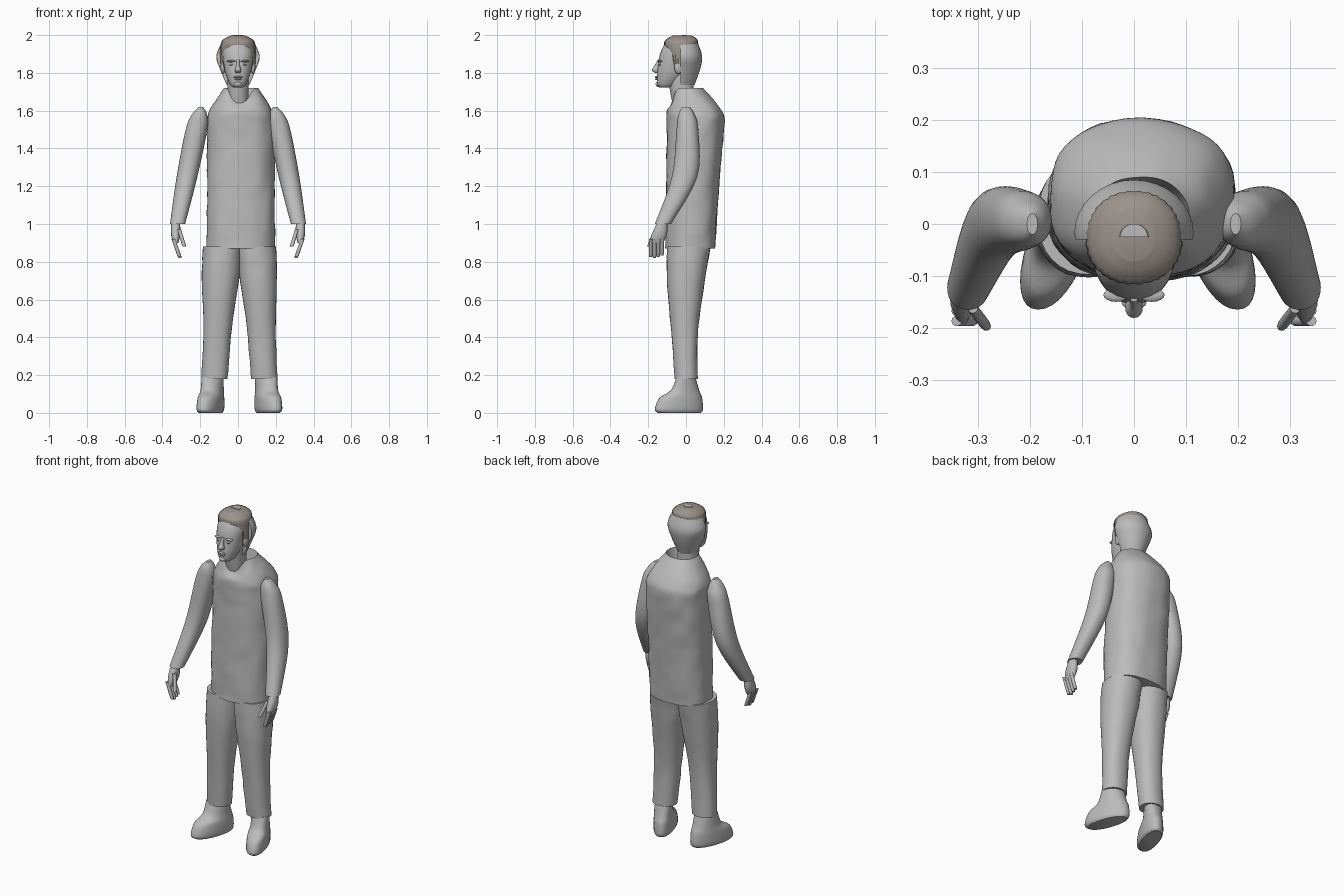
import bpy, bmesh, math
from mathutils import Vector, noise

if "Cube" in bpy.data.objects:
    bpy.data.objects.remove(bpy.data.objects["Cube"])


def material(name, rgb):
    mat = bpy.data.materials.new(name)
    mat.use_nodes = True
    colour = (*rgb, 1)
    mat.diffuse_color = colour
    mat.node_tree.nodes["Principled BSDF"].inputs["Base Color"].default_value = colour
    return mat


GREY = material("plain grey", (0.5, 0.5, 0.5))
BROWN = material("hair brown", (0.33, 0.29, 0.26))


def finish(name, bm, mat):
    """Turn a bmesh into a smooth object that keeps its sharp edges."""
    bmesh.ops.recalc_face_normals(bm, faces=bm.faces)
    mesh = bpy.data.meshes.new(name)
    bm.to_mesh(mesh)
    bm.free()
    mesh.materials.append(mat)
    mesh.polygons.foreach_set("use_smooth", [True] * len(mesh.polygons))
    mesh.set_sharp_from_angle(angle=math.radians(40))
    bpy.context.collection.objects.link(bpy.data.objects.new(name, mesh))


def spline(rows, steps):
    """Smooth in-between sections through the given ones."""
    rows = [Vector(row) for row in rows]
    padded = [rows[0], *rows, rows[-1]]
    result = []
    for before, start, end, after in zip(padded, padded[1:], padded[2:], padded[3:]):
        leave, arrive = (end - before) / 2, (after - start) / 2
        for k in range(steps):
            t = k / steps
            rest = 1 - t
            ease = t * t * (rest + rest + 1)
            result.append(start * (1 - ease) + end * ease
                          + leave * t * rest * rest - arrive * t * t * rest)
    return result + [rows[-1]]


def rounded(value, power):
    return math.copysign(abs(value) ** (2 / power), value)


def loft(name, rows, mat=GREY, x=0, lean=0, turn=0, side=1, shift=0, sides=32, steps=5,
         power=2.2, bump=0, ripple=0, flat_y=-1, neckline=None):
    """Stack of oval sections; each row is height, half width, front and back."""
    sections = spline(rows, steps)
    bm = bmesh.new()
    rings = []
    for z, half, front, back in sections:
        ring = []
        for i in range(sides):
            angle = math.tau * i / sides
            c, s = math.cos(angle), math.sin(angle)
            grow = 1 + ripple * (i % 2)
            across = half * grow * rounded(c, power)
            y = (front + back) / 2 + (back - front) / 2 * grow * rounded(s, power)
            y = max(y, flat_y)
            co = Vector((side * (x + lean * z + across - turn * y) + shift, y, z))
            co += Vector((c, s, 0)) * bump * noise.noise(co * 14)
            if neckline:
                base, depth = neckline
                rise = max(0, (z - base) / (rows[-1][0] - base))
                co.z -= depth * rise * max(0, -s) ** 6
            ring.append(bm.verts.new(co))
        rings.append(ring)
    if neckline:
        # Turn the collar inwards and down to the neck
        z, half, front, back = rows[-1]
        middle = Vector((x, (front + back) / 2, base))
        rings.append([bm.verts.new(middle + (v.co - middle) * Vector((1, 1, 0)).length / 2)
                      for v in rings[-1]])
        for v in rings[-1]:
            v.co.z = base
    for low, high in zip(rings, rings[1:]):
        for i in range(sides):
            bm.faces.new((low[i - 1], low[i], high[i], high[i - 1]))
    bm.faces.new(rings[0])
    bm.faces.new(rings[-1])
    finish(name, bm, mat)


def blob(name, centre, size):
    bm = bmesh.new()
    bmesh.ops.create_uvsphere(bm, u_segments=16, v_segments=10, radius=1)
    bmesh.ops.scale(bm, vec=size, verts=bm.verts)
    bmesh.ops.translate(bm, vec=centre, verts=bm.verts)
    finish(name, bm, GREY)


def finger(name, tip, root, y, pitch, lean, side):
    r = 0.01
    rows = []
    for z, radius in ((tip, r / 2), (tip + r, r), (root, r)):
        centre = y + pitch * z
        rows.append((z, radius, centre - radius, centre + radius))
    loft(name, rows, x=0.02, lean=lean, side=side, sides=10, power=2)


# Shirt with a V neck
loft("shirt", [(0.87, 0.18, -0.11, 0.155), (1.2, 0.18, -0.105, 0.175),
               (1.5, 0.178, -0.1, 0.2), (1.6, 0.165, -0.1, 0.19), (1.72, 0.088, -0.07, 0.09)],
     x=0.015, sides=48, steps=8, power=2.4, bump=0.006, neckline=(1.6, 0.08))

# Trousers, shoes, sleeves and hands on both sides
for label, side, shift in (("left", 1, 0), ("right", -1, 0.015)):
    loft(label + "_trouser_leg",
         [(0.18, 0.07, -0.06, 0.06), (0.45, 0.076, -0.08, 0.065),
          (0.7, 0.098, -0.1, 0.1), (0.88, 0.104, -0.1, 0.13)],
         x=0.15, lean=-0.06, side=side, shift=shift, bump=0.004)
    loft(label + "_shoe",
         [(0, 0.05, -0.15, 0.08), (0.02, 0.06, -0.165, 0.09), (0.08, 0.06, -0.14, 0.085),
          (0.12, 0.056, -0.08, 0.07), (0.19, 0.056, -0.05, 0.05)],
         x=0.15, turn=0.3, side=side, shift=shift)
    loft(label + "_sleeve",
         [(1, 0.04, -0.165, -0.08), (1.25, 0.055, -0.075, 0.06), (1.5, 0.057, -0.05, 0.065),
          (1.58, 0.04, -0.04, 0.045), (1.62, 0.01, -0.02, 0.02)],
         x=0.52, lean=-0.2, side=side)
    loft(label + "_palm",
         [(0.9, 0.014, -0.195, -0.12), (0.95, 0.025, -0.18, -0.1), (1.02, 0.022, -0.145, -0.1)],
         x=0.33, side=side, sides=16)
    for k in range(4):
        finger(f"{label}_finger_{k + 1}", 0.82 + 0.006 * abs(k - 1), 0.92,
               0.02 * k - 0.187, 0, 0.35, side)
    finger(label + "_thumb", 0.88, 0.97, -0.55, 0.4, 0.3, side)

# Neck and face
loft("neck", [(1.58, 0.055, -0.06, 0.04), (1.68, 0.055, -0.08, 0.04), (1.8, 0.055, -0.1, 0.04)])
loft("head", [(1.722, 0.025, -0.14, -0.08), (1.74, 0.043, -0.153, -0.05),
              (1.8, 0.067, -0.153, 0), (1.88, 0.08, -0.142, 0.03),
              (1.92, 0.078, -0.13, 0.03), (1.95, 0.065, -0.115, 0.02)])
loft("nose", [(1.8, 0.012, -0.163, -0.14), (1.815, 0.017, -0.181, -0.14),
              (1.84, 0.009, -0.166, -0.14), (1.87, 0.008, -0.15, -0.13)], sides=16)
for name, z, half in (("upper_lip", 1.778, 0.024), ("lower_lip", 1.767, 0.02)):
    blob(name, (0, -0.152, z), (half, 0.012, 0.006))
blob("chin", (0, -0.147, 1.74), (0.02, 0.014, 0.014))
for label, side in (("left", 1), ("right", -1)):
    blob(label + "_brow", (side * 0.034, -0.137, 1.862), (0.025, 0.013, 0.006))
    blob(label + "_eye", (side * 0.032, -0.136, 1.843), (0.014, 0.009, 0.006))
    blob(label + "_ear", (side * 0.08, -0.04, 1.83), (0.012, 0.022, 0.035))

# Back of the skull, flat where it meets the hair
loft("skull_back", [(1.735, 0.06, -0.1, 0.045), (1.82, 0.095, -0.12, 0.075),
                    (1.89, 0.115, -0.12, 0.085), (1.965, 0.083, -0.1, 0.06)],
     flat_y=-0.03, power=2)

# Hair cap with strand ridges and a bare crown patch
loft("hair", [(1.815, 0.08, -0.07, 0), (1.86, 0.091, -0.09, 0.02), (1.95, 0.09, -0.115, 0.06),
              (1.98, 0.072, -0.1, 0.055), (1.997, 0.038, -0.07, 0.03)],
     mat=BROWN, sides=64, ripple=0.025)
loft("crown_patch", [(1.993, 0.03, -0.06, 0), (2, 0.027, -0.06, 0)], flat_y=-0.025)
